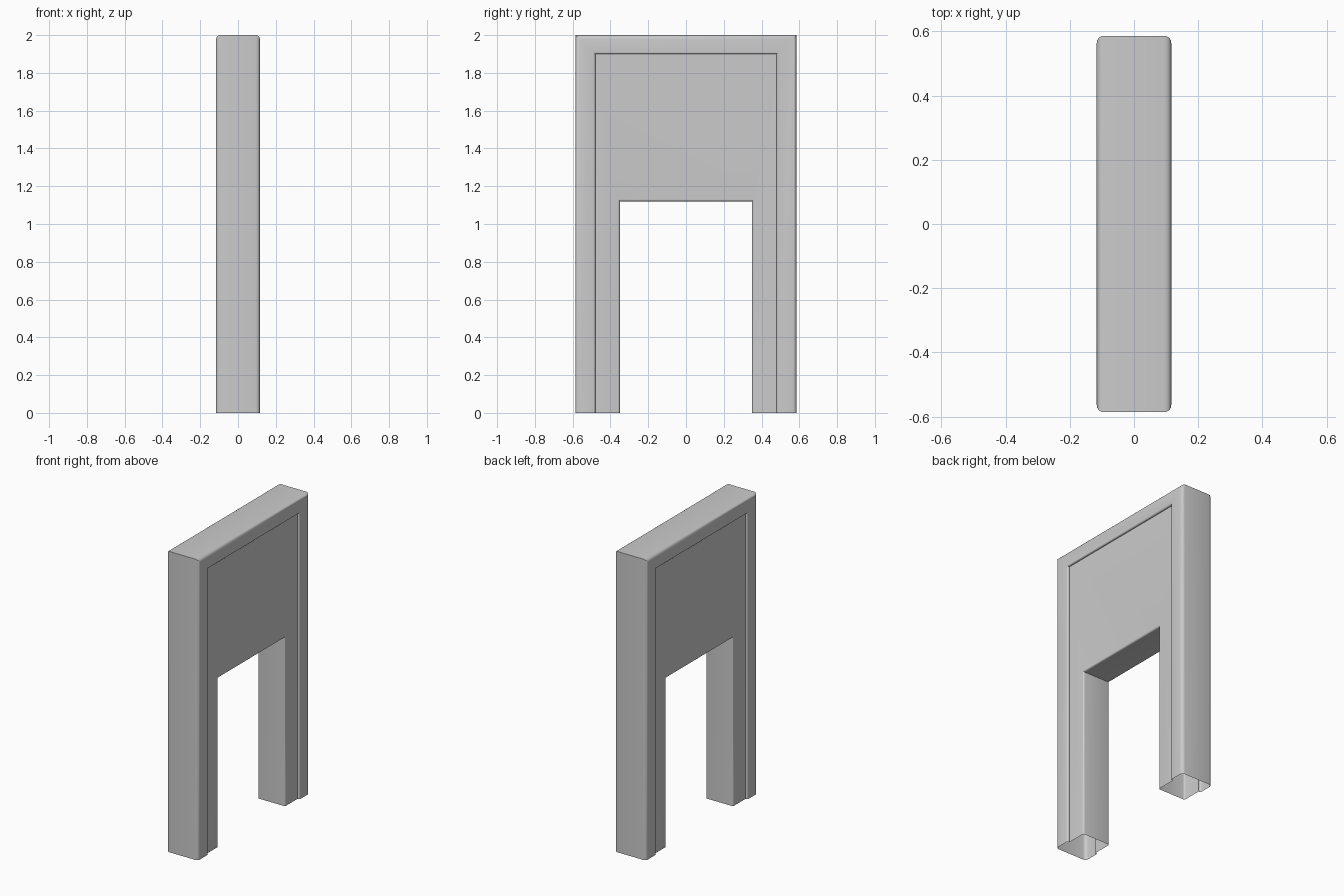
import bpy, bmesh, math

if "Cube" in bpy.data.objects:
    bpy.data.objects.remove(bpy.data.objects["Cube"])


def arc(w, t, x, r, steps=4):
    """Quarter-round from the side wall (w, t) onto a face at height x."""
    out = []
    for i in range(steps + 1):
        a = math.pi / 2 * i / steps
        out.append((w, t, x, r, a))
    return out


def outward(w, t, x, r):
    # rounded edge facing away from the opening
    return [(w - r * (1 - math.cos(a)), t - r * (1 - math.cos(a)), x - r * (1 - math.sin(a)))
            for w, t, x, r, a in arc(w, t, x, r)]


def inward(w, t, x, r):
    # rounded edge facing the opening, running from face to wall
    return [(w + r * (1 - math.cos(a)), t + r * (1 - math.cos(a)), x - r * (1 - math.sin(a)))
            for w, t, x, r, a in reversed(arc(w, t, x, r))]


# Cross-section (half width, top height, x): outer wall, frame, recessed panel, opening
FACE, PANEL = 0.116, 0.101
half = outward(0.586, 2.0, FACE, 0.022)
half += inward(0.48, 1.90, FACE, 0.011)
half += [(0.48, 1.90, PANEL)]
half += inward(0.35, 1.12, PANEL, 0.012)
section = half + [(w, t, -x) for w, t, x in reversed(half)]

# Sweep the section along an upside-down U, leaving the feet open
bm = bmesh.new()
loops = []
for w, t, x in section:
    loops.append([bm.verts.new((x, y, z)) for y, z in ((-w, 0), (-w, t), (w, t), (w, 0))])
for a, b in zip(loops, loops[1:] + loops[:1]):
    for k in range(3):
        bm.faces.new((a[k], a[k + 1], b[k + 1], b[k]))
bmesh.ops.recalc_face_normals(bm, faces=bm.faces)

# Make sure the top faces up
top = max(bm.faces, key=lambda f: f.calc_center_median().z)
if top.normal.z < 0:
    bmesh.ops.reverse_faces(bm, faces=bm.faces)

mesh = bpy.data.meshes.new("door_surround")
bm.to_mesh(mesh)
bm.free()
obj = bpy.data.objects.new("door_surround", mesh)
bpy.context.collection.objects.link(obj)
bpy.context.view_layer.objects.active = obj
obj.select_set(True)
bpy.ops.object.shade_smooth_by_angle(angle=math.radians(35))
